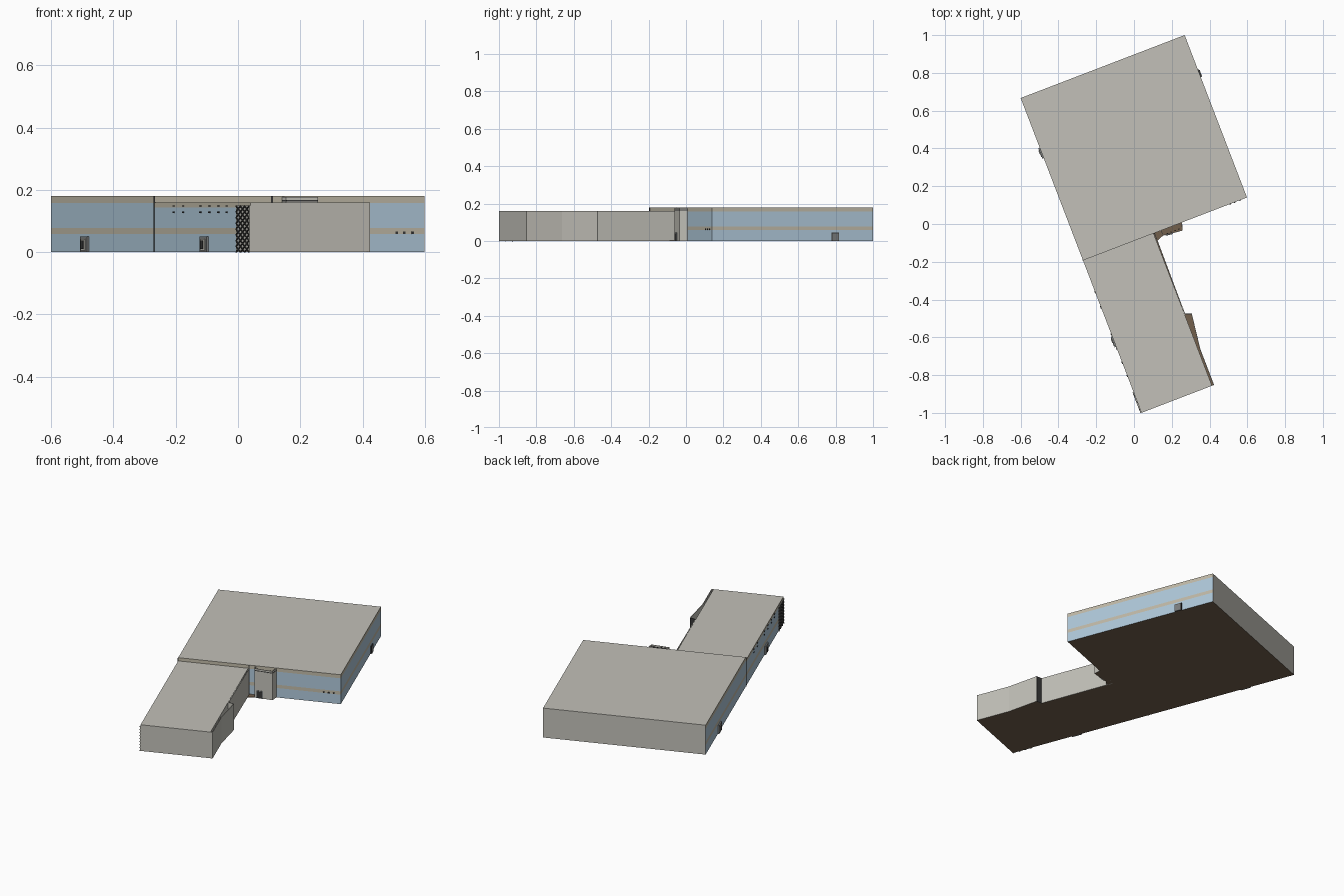
import bpy, bmesh, math
from mathutils import Matrix, Vector

cube = bpy.data.objects.get("Cube")
if cube:
    bpy.data.objects.remove(cube, do_unlink=True)

# Building axes: u runs along the south wall, v runs along the west wall
SITE = Matrix.Translation((-0.27, -0.193, 0)) @ Matrix.Rotation(math.radians(21), 4, 'Z')


def make_material(name, rgb):
    mat = bpy.data.materials.new(name)
    mat.use_nodes = True
    mat.diffuse_color = (*rgb, 1)
    bsdf = next(n for n in mat.node_tree.nodes if n.type == 'BSDF_PRINCIPLED')
    bsdf.inputs["Base Color"].default_value = (*rgb, 1)
    return mat


GRAY = make_material("warm gray panel", (0.54, 0.53, 0.48))
BLUE = make_material("pale blue panel", (0.43, 0.58, 0.70))
BEIGE = make_material("beige band", (0.53, 0.49, 0.39))
BROWN = make_material("brown floor", (0.17, 0.116, 0.073))
DARK = make_material("dark trim", (0.04, 0.04, 0.04))
DOOR = make_material("door gray", (0.2, 0.21, 0.21))


def finish(name, bm, mats):
    bmesh.ops.recalc_face_normals(bm, faces=bm.faces)
    mesh = bpy.data.meshes.new(name)
    bm.to_mesh(mesh)
    bm.free()
    mesh.transform(SITE)
    for m in mats:
        mesh.materials.append(m)
    obj = bpy.data.objects.new(name, mesh)
    bpy.context.collection.objects.link(obj)
    return obj


def add_box(bm, lo, hi):
    size = [b - a for a, b in zip(lo, hi)]
    mid = [(a + b) / 2 for a, b in zip(lo, hi)]
    return bmesh.ops.create_cube(
        bm, size=1, matrix=Matrix.Translation(mid) @ Matrix.Diagonal((*size, 1)))


def box(name, lo, hi, mat):
    bm = bmesh.new()
    add_box(bm, lo, hi)
    return finish(name, bm, [mat])


def prism(name, outline, z0, z1, mat):
    bm = bmesh.new()
    face = bm.faces.new([bm.verts.new((u, v, z0)) for u, v in outline])
    top = bmesh.ops.extrude_face_region(bm, geom=[face])
    bmesh.ops.translate(bm, vec=(0, 0, z1 - z0),
                        verts=[g for g in top["geom"] if isinstance(g, bmesh.types.BMVert)])
    return finish(name, bm, [mat])


def wall(name, path, z0, z1, mat, thick=0.004):
    # Thin standing sheet that follows a plan path
    bm = bmesh.new()
    rows = [[bm.verts.new((u, v, z)) for u, v in path] for z in (z0, z1)]
    for i in range(len(path) - 1):
        bm.faces.new((rows[0][i], rows[0][i + 1], rows[1][i + 1], rows[1][i]))
    obj = finish(name, bm, [mat])
    mod = obj.modifiers.new("thickness", 'SOLIDIFY')
    mod.thickness = thick
    mod.offset = 0
    return obj


def block(name, lo, hi, cuts, clad):
    # Box whose clad sides are blue with beige bands
    bm = bmesh.new()
    add_box(bm, lo, hi)
    for z in cuts:
        bmesh.ops.bisect_plane(bm, geom=bm.verts[:] + bm.edges[:] + bm.faces[:],
                               plane_co=(0, 0, z), plane_no=(0, 0, 1))
    bmesh.ops.recalc_face_normals(bm, faces=bm.faces)
    for f in bm.faces:
        z = f.calc_center_median().z
        if f.normal.z < -0.5:
            f.material_index = 3
        elif any(f.normal.dot(Vector(d)) > 0.5 for d in clad):
            f.material_index = 2 if cuts[0] < z < cuts[1] or z > cuts[2] else 1
    return finish(name, bm, [GRAY, BLUE, BEIGE, BROWN])


WEST, EAST, SOUTH = (-1, 0, 0), (1, 0, 0), (0, -1, 0)
WING_END = -0.864

# Main hall and lower wing
block("main_hall", (0, 0, 0), (0.93, 0.921, 0.18), (0.058, 0.078, 0.158), (WEST, EAST, SOUTH))
block("wing", (0, WING_END, 0), (0.4, 0, 0.16), (0.058, 0.078, 0.143), (WEST,))

# Ground slabs under the screen wall and entrance
screen = [(0.41, WING_END), (0.41, -0.66), (0.435, -0.472), (0.402, -0.46), (0.405, -0.004)]
prism("screen_floor", [(0.4, WING_END)] + screen + [(0.4, -0.004)], 0, 0.003, BROWN)
prism("entrance_floor", [(0.4, 0), (0.4, -0.045), (0.445, -0.028), (0.548, -0.04),
                         (0.56, 0)], 0, 0.003, BROWN)

# Screen wall along the east side of the wing
wall("screen_wall", screen, 0, 0.16, GRAY)
box("screen_end", (0.4, WING_END, 0), (0.412, WING_END + 0.003, 0.16), GRAY)
wall("screen_edge_trim", [(0.403, -0.458), (0.437, -0.47)], 0, 0.16, DARK, 0.002)

# Entrance tower with an open top
porch = [(0.442, 0), (0.445, -0.028), (0.548, -0.04), (0.56, 0)]
wall("entrance_walls", porch, 0, 0.163, GRAY)
wall("entrance_grille", porch, 0.163, 0.168, DARK, 0.002)
wall("entrance_rim", porch, 0.168, 0.177, GRAY)
prism("entrance_ceiling", porch, 0.145, 0.15, BROWN)
for i in range(4):
    u = 0.465 + i * 0.022
    box(f"entrance_post_{i + 1}", (u, -0.03, 0.15), (u + 0.006, -0.024, 0.172), DARK)
wall("entrance_door", [(0.455, -0.032), (0.495, -0.0365)], 0, 0.045, DOOR)
wall("entrance_door_glass", [(0.46, -0.0345), (0.49, -0.038)], 0.003, 0.04, DARK, 0.003)

# Service doors: frame and dark opening
for name, v in (("hall", 0.61), ("wing", -0.46)):
    box(f"{name}_west_door_frame", (-0.008, v - 0.03, 0), (0, v + 0.03, 0.05), DOOR)
    box(f"{name}_west_door_panel", (-0.01, v - 0.02, 0.006), (-0.007, v + 0.02, 0.042), GRAY)
    box(f"{name}_west_door_glass", (-0.012, v - 0.005, 0.01), (-0.009, v + 0.015, 0.038), DARK)
box("east_door_frame", (0.93, 0.682, 0), (0.936, 0.724, 0.045), DARK)
box("east_door_panel", (0.935, 0.686, 0), (0.938, 0.72, 0.041), DOOR)

# Lattice panel at the south end of the west wing wall
box("lattice_panel", (-0.003, WING_END, 0), (0, -0.745, 0.15), GRAY)
bm = bmesh.new()
ROWS, COLS = 8, 3
dv, dz = 0.115 / COLS, 0.148 / ROWS
for r in range(ROWS):
    for c in range(COLS):
        for side in (-1, 1):
            spot = Matrix.Translation((-0.004, WING_END + (c + 0.5) * dv + 0.002, (r + 0.5) * dz))
            turn = Matrix.Rotation(side * math.atan2(dz, dv), 4, 'X')
            size = Matrix.Diagonal((0.003, math.hypot(dv, dz), 0.004, 1))
            bmesh.ops.create_cube(bm, size=1, matrix=spot @ turn @ size)
finish("lattice_bars", bm, [DARK])

# Small wall vents
bm = bmesh.new()
for v in (-0.18, -0.265, -0.42, -0.5, -0.58, -0.655):
    for z in (0.128, 0.148):
        add_box(bm, (-0.003, v - 0.006, z - 0.002), (0, v + 0.006, z + 0.002))
for u in (0.834, 0.86, 0.89):
    add_box(bm, (u - 0.004, -0.003, 0.058), (u + 0.004, 0, 0.066))
finish("wall_vents", bm, [DARK])

# Corner trims where the wing meets the hall and at the hall roof edge
box("west_joint_trim", (-0.002, -0.004, 0), (0.002, 0, 0.18), DARK)
box("east_joint_trim", (0.402, -0.004, 0), (0.408, 0, 0.18), DARK)
